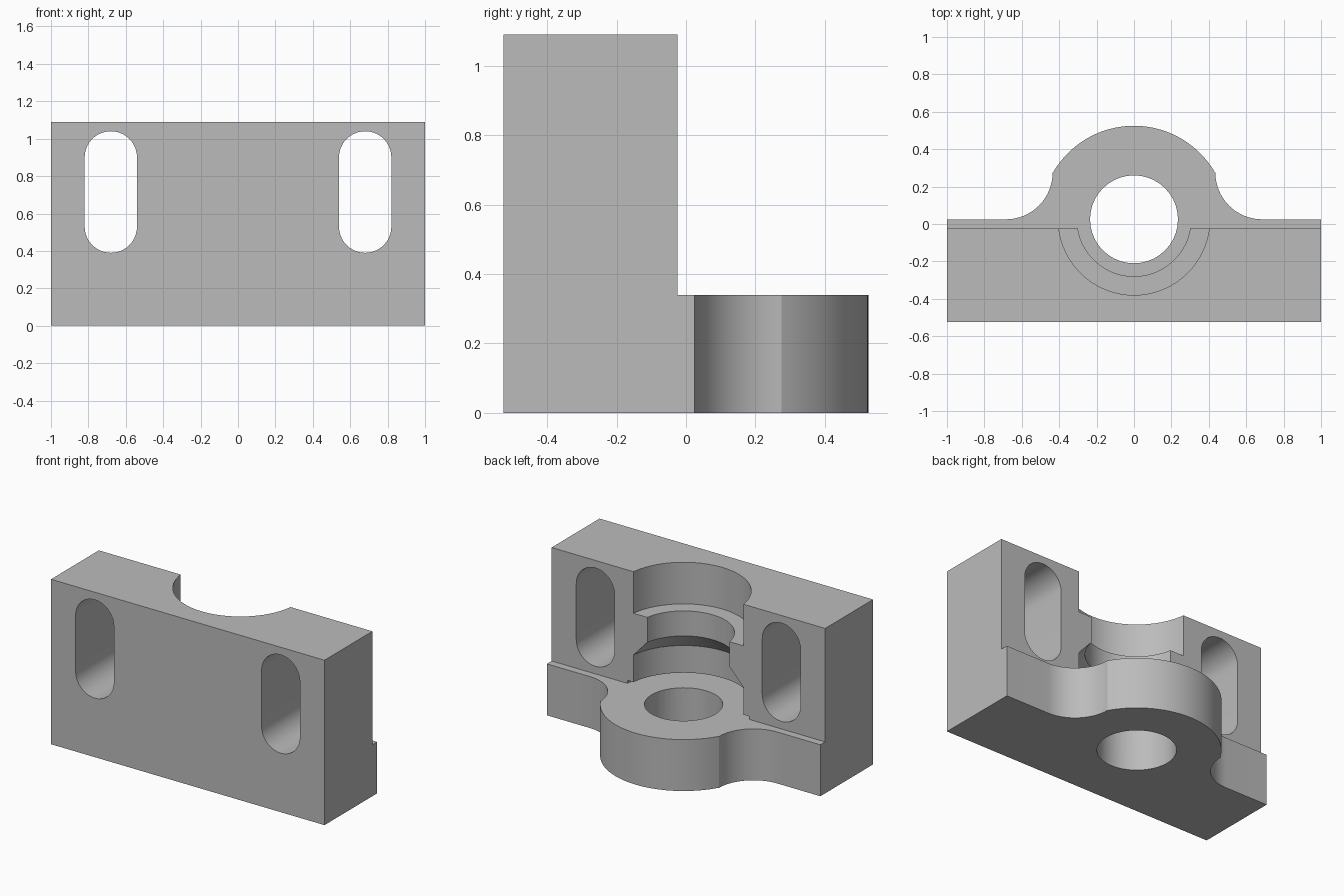
import bpy, bmesh
from math import sin, cos, pi, radians
from mathutils import Vector

cube = bpy.data.objects.get("Cube")
if cube:
    bpy.data.objects.remove(cube)

# Main dimensions
FRONT, WALL_BACK, PLATE_BACK = -0.525, -0.025, 0.025
HEIGHT, PLATE_TOP = 1.09, 0.34
AXIS_Y = 0.025          # shared centre line of bore, hole and boss

grey = bpy.data.materials.new("machined_grey")
grey.use_nodes = True
grey.diffuse_color = (0.5, 0.5, 0.5, 1)
grey.node_tree.nodes["Principled BSDF"].inputs["Base Color"].default_value = (0.5, 0.5, 0.5, 1)


def arc(cx, cy, r, start, end, steps):
    """Points along an arc, angles in degrees."""
    angles = [radians(start + (end - start) * i / steps) for i in range(steps + 1)]
    return [(cx + r * cos(a), cy + r * sin(a)) for a in angles]


def finish(name, bm):
    bmesh.ops.recalc_face_normals(bm, faces=bm.faces)
    mesh = bpy.data.meshes.new(name)
    bm.to_mesh(mesh)
    bm.free()
    mesh.materials.append(grey)
    obj = bpy.data.objects.new(name, mesh)
    bpy.context.collection.objects.link(obj)
    return obj


def prism(name, points, offset):
    """Extrude a closed outline of 3D points."""
    bm = bmesh.new()
    face = bm.faces.new([bm.verts.new(p) for p in points])
    out = bmesh.ops.extrude_face_region(bm, geom=[face])
    moved = [v for v in out["geom"] if isinstance(v, bmesh.types.BMVert)]
    bmesh.ops.translate(bm, verts=moved, vec=Vector(offset))
    return finish(name, bm)


def lathe(name, profile, steps):
    """Spin a radius/height profile around the bore axis."""
    bm = bmesh.new()
    verts = [bm.verts.new((r, AXIS_Y, z)) for r, z in profile]
    edges = [bm.edges.new(pair) for pair in zip(verts, verts[1:])]
    bmesh.ops.spin(bm, geom=verts + edges, cent=(0, AXIS_Y, 0), axis=(0, 0, 1),
                   angle=2 * pi, steps=steps, use_duplicate=False)
    bmesh.ops.remove_doubles(bm, verts=bm.verts, dist=0.0005)
    return finish(name, bm)


def cut(body, cutter):
    cutter.hide_render = True
    mod = body.modifiers.new("cut", "BOOLEAN")
    mod.operation, mod.solver, mod.object = "DIFFERENCE", "EXACT", cutter
    bpy.context.view_layer.objects.active = body
    bpy.ops.object.modifier_apply(modifier=mod.name)
    bpy.data.objects.remove(cutter)


# Block with a rounded boss and concave blends behind
right_half = [(1, FRONT), (1, PLATE_BACK)]
right_half += arc(0.685, 0.275, 0.25, 270, 180, 16)
right_half += arc(0, AXIS_Y, 0.5, 30, 90, 20)
left_half = [(-x, y) for x, y in reversed(right_half[:-1])]
outline = [(x, y, 0) for x, y in right_half + left_half]
body = prism("bearing_bracket", outline, (0, 0, HEIGHT))

# Clear everything above the plate behind the upright wall
clearance = [(x, y, PLATE_TOP) for x, y in
             ((-2, WALL_BACK), (2, WALL_BACK), (2, 2), (-2, 2))]
cut(body, prism("clearance_cutter", clearance, (0, 0, 2)))

# Stepped bore in the wall: relief groove, lower bore, cone, collar, upper bore
bore = [(0, PLATE_TOP), (0.45, PLATE_TOP), (0.45, 0.36), (0.405, 0.36),
        (0.405, 0.54), (0.305, 0.65), (0.305, 0.815), (0.405, 0.815),
        (0.405, 1.3), (0, 1.3)]
cut(body, lathe("bore_cutter", bore, 72))

# Through hole in the boss
cut(body, lathe("hole_cutter", [(0, -0.2), (0.235, -0.2), (0.235, 0.6), (0, 0.6)], 40))

# Mounting slots
for side in (-1, 1):
    slot = arc(side * 0.68, 0.90, 0.14, 0, 180, 20) + arc(side * 0.68, 0.53, 0.14, 180, 360, 20)
    cut(body, prism("slot_cutter", [(x, -0.8, z) for x, z in slot], (0, 1, 0)))

# Smooth the curved walls, keep the machined edges sharp
bpy.ops.object.select_all(action="DESELECT")
body.select_set(True)
bpy.context.view_layer.objects.active = body
bpy.ops.object.shade_smooth_by_angle(angle=radians(25))
